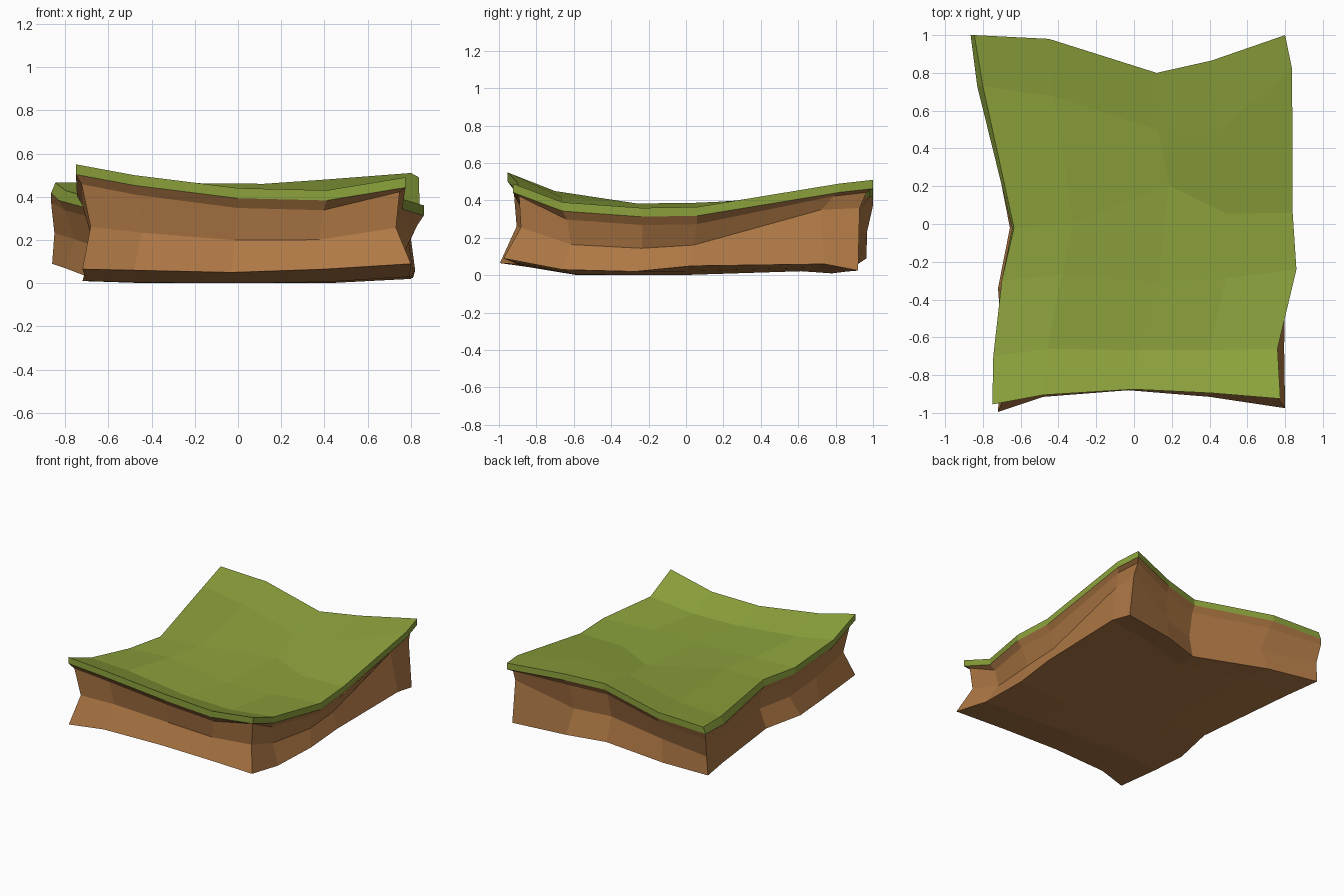
import bpy

if "Cube" in bpy.data.objects:
    bpy.data.objects.remove(bpy.data.objects["Cube"])

NX, NY = 4, 5            # grid cells across and along the tile
N = 2 * (NX + NY)        # points around the rim

# Rim of the turf and of the base, anticlockwise from the front left corner
TURF = [(-.75, -.955, .55), (-.48, -.905, .50), (0, -.875, .44), (.41, -.895, .43),
        (.775, -.925, .49), (.76, -.66, .39), (.86, -.24, .36), (.84, .06, .365),
        (.837, .82, .49), (.80, 1.0, .51), (.41, .865, .48), (.12, .80, .46),
        (-.45, .98, .465), (-.845, 1.0, .465), (-.80, .73, .43), (-.635, -.02, .38),
        (-.70, -.30, .38), (-.745, -.70, .45)]
BASE = [(-.72, -.995, .065), (-.48, -.915, .06), (-.03, -.88, .05), (.40, -.915, .065),
        (.80, -.975, .09), (.795, -.66, .03), (.80, -.27, .02), (.81, .03, .05),
        (.82, .74, .06), (.81, .92, .025), (.40, .86, .02), (.12, .78, .01),
        (-.45, .92, .06), (-.86, .965, .09), (-.80, .71, .07), (-.657, -.02, .015),
        (-.72, -.34, .01), (-.70, -.60, .01)]


def rim_index(i, j):
    if j == 0:
        return i
    if i == NX:
        return NX + j
    if j == NY:
        return 2 * NX + NY - i
    if i == 0:
        return (N - j) % N
    return None


def patch(rim, nudge):
    """Blend the four rim edges into a grid surface; returns points and quads."""
    pts, index = list(rim), {}
    P = lambda i, j: rim[rim_index(i, j)]
    for j in range(NY + 1):
        for i in range(NX + 1):
            k = rim_index(i, j)
            if k is None:
                u, v, k = i / NX, j / NY, len(pts)
                p = [(1 - v) * P(i, 0)[c] + v * P(i, NY)[c]
                     + (1 - u) * P(0, j)[c] + u * P(NX, j)[c]
                     - (1 - u) * (1 - v) * P(0, 0)[c] - u * (1 - v) * P(NX, 0)[c]
                     - (1 - u) * v * P(0, NY)[c] - u * v * P(NX, NY)[c] for c in range(3)]
                pts.append(nudge(i, j, p))
            index[i, j] = k
    quads = [(index[i, j], index[i + 1, j], index[i + 1, j + 1], index[i, j + 1])
             for j in range(NY) for i in range(NX)]
    return pts, quads


def add_object(name, pts, faces, color):
    mesh = bpy.data.meshes.new(name)
    mesh.from_pydata(pts, [], faces)
    mat = bpy.data.materials.new(name + "_colour")
    mat.diffuse_color = color
    mat.use_nodes = True
    mat.node_tree.nodes["Principled BSDF"].inputs["Base Color"].default_value = mat.diffuse_color
    mesh.materials.append(mat)
    obj = bpy.data.objects.new(name, mesh)
    bpy.context.collection.objects.link(obj)


def band(lower, upper):
    """Quads joining two rings given by their first vertex numbers."""
    return [(lower + k, lower + (k + 1) % N, upper + (k + 1) % N, upper + k)
            for k in range(N)]


# Grass: dished top with a thin edge
SHIFT = {(1, 4): -.07, (2, 4): -.13, (3, 4): -.2, (2, 3): .28, (3, 3): .08}


def dish(i, j, p):
    lift = (0, .01, .035, .03, -.015)[j]
    return (p[0], p[1] + SHIFT.get((i, j), 0), p[2] + lift)


flare = {13: -.02, 14: -.03, 15: -.01}
lip = [(x + flare.get(k, 0), y, z - .047) for k, (x, y, z) in enumerate(TURF)]
pts, quads = patch(TURF, dish)
low = len(pts)
add_object("grass_top", pts + lip, quads + band(low, 0), (.26, .36, .045, 1))

# Soil: overhang under the lip, pinched wall and rounded underside
wall_top, waist = [], []
for k in range(N):
    x, y, z = lip[k]
    s = 1 if k == 13 else .965
    top = (x * s, y * s, z - (.02 if k in (4, 8, 9) else .045))
    b = BASE[k]
    f = {8: .8, 9: .8}.get(k, .5)
    s = .985 if k in (9, 13) else .945
    mid = ((b[0] + top[0]) / 2 * s, (b[1] + top[1]) / 2 * s, b[2] + (top[2] - b[2]) * f)
    wall_top.append(top)
    waist.append(mid)

pts, quads = patch(BASE, lambda i, j, p: (p[0], p[1], max(p[2], 0)))
n = len(pts)
faces = [q[::-1] for q in quads]
faces += band(0, n) + band(n, n + N) + band(n + N, n + 2 * N)
add_object("soil_base", pts + waist + wall_top + lip, faces, (.43, .19, .06, 1))
